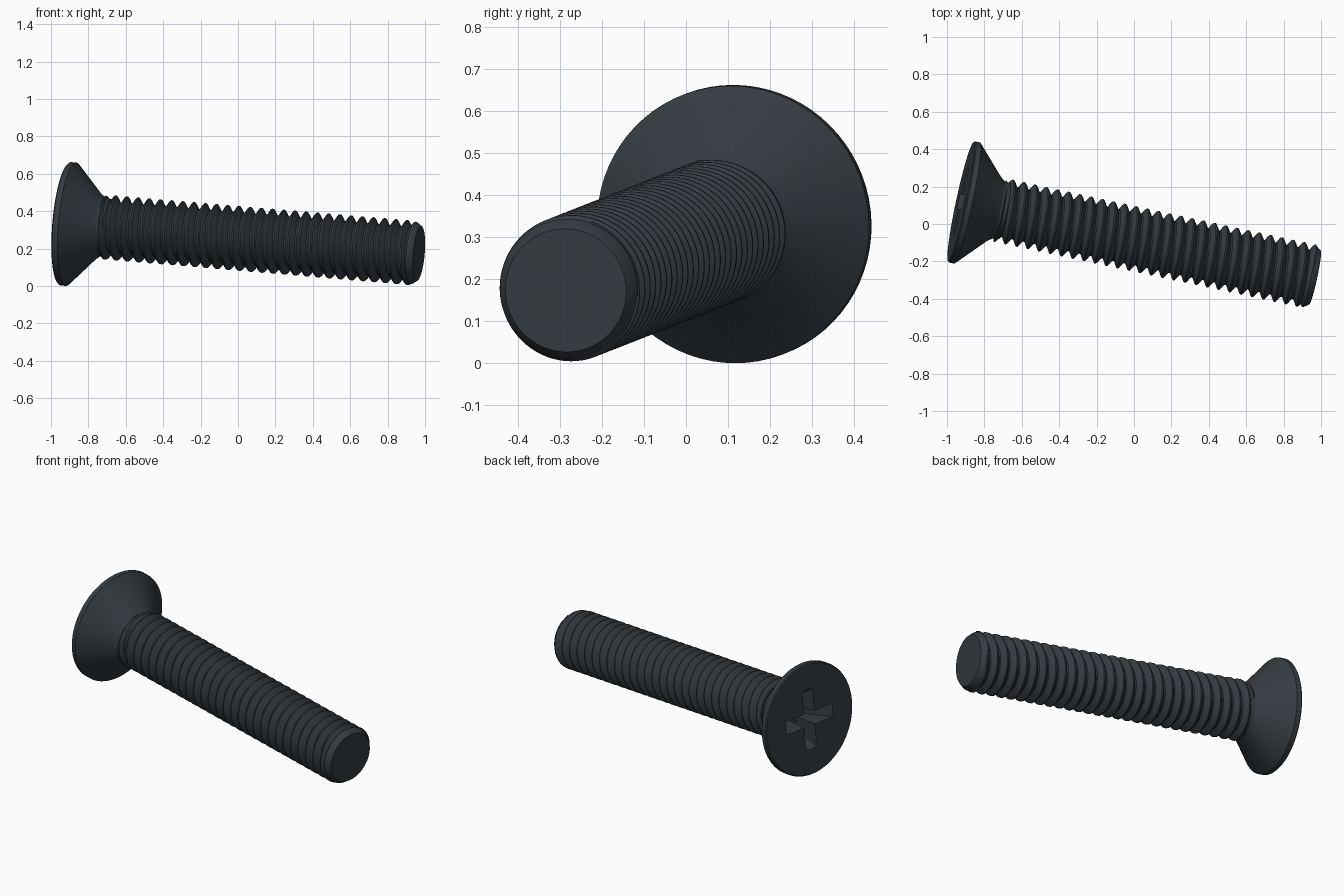
import bpy, bmesh, math
from mathutils import Vector, Matrix

if "Cube" in bpy.data.objects:
    bpy.data.objects.remove(bpy.data.objects["Cube"], do_unlink=True)

# Dark blue-grey metal
COLOUR = (0.036, 0.045, 0.054, 1)
metal = bpy.data.materials.new("dark_metal")
metal.use_nodes = True
metal.diffuse_color = COLOUR
metal.node_tree.nodes["Principled BSDF"].inputs["Base Color"].default_value = COLOUR

# Parts are built along local Z, from the head face to the tip, then tilted
SIDES = 72
AXIS = Vector((0.974, -0.2085, -0.082)).normalized()
PLACE = Matrix.Translation((-0.925, 0.119, 0.333)) @ AXIS.to_track_quat('Z', 'Y').to_matrix().to_4x4()


def finish(name, bm):
    bmesh.ops.remove_doubles(bm, verts=bm.verts, dist=1e-5)
    bmesh.ops.recalc_face_normals(bm, faces=bm.faces)
    mesh = bpy.data.meshes.new(name)
    bm.to_mesh(mesh)
    bm.free()
    mesh.materials.append(metal)
    obj = bpy.data.objects.new(name, mesh)
    bpy.context.collection.objects.link(obj)
    obj.matrix_world = PLACE
    return obj


def select(obj):
    bpy.ops.object.select_all(action='DESELECT')
    bpy.context.view_layer.objects.active = obj
    obj.select_set(True)


def smooth(obj):
    select(obj)
    bpy.ops.object.shade_smooth_by_angle(angle=math.radians(25))


def lathe(name, profile):
    """Turn (radius, height) points about the local axis."""
    bm = bmesh.new()
    verts = [bm.verts.new((r, 0, h)) for r, h in profile]
    edges = [bm.edges.new(pair) for pair in zip(verts, verts[1:])]
    bmesh.ops.spin(bm, geom=verts + edges, cent=(0, 0, 0), axis=(0, 0, 1),
                   angle=math.tau, steps=SIDES)
    return finish(name, bm)


def helical_thread(name, start, end, pitch, steps):
    """Sweep a (radius, fraction of pitch) tooth along a helix, trimmed at both ends."""
    bm = bmesh.new()
    turns = math.ceil((end - start) / pitch) + 1
    rows = []
    for turn in range(-1, turns):
        for radius, part in steps:
            row = []
            for i in range(SIDES + 1):
                a = math.tau * i / SIDES
                h = start + (turn + part + i / SIDES) * pitch
                h = min(max(h, start), end)
                row.append(bm.verts.new((radius * math.cos(a), radius * math.sin(a), h)))
            rows.append(row)
    for low, high in zip(rows, rows[1:]):
        for i in range(SIDES):
            quad = (low[i], low[i + 1], high[i + 1], high[i])
            if max(v.co.z for v in quad) - min(v.co.z for v in quad) > 1e-6:
                bm.faces.new(quad)
    bmesh.ops.delete(bm, geom=[v for v in bm.verts if not v.link_faces], context='VERTS')
    return finish(name, bm)


def slot_cutter(length, width, depth):
    """Box that tapers towards the bottom of the recess."""
    bm = bmesh.new()
    bmesh.ops.create_cube(bm, size=1)
    for v in bm.verts:
        deep = v.co.z > 0
        v.co.x *= length * (0.5 if deep else 1.08)
        v.co.y *= width * (0.75 if deep else 1.03)
        v.co.z = depth if deep else -0.02
    return finish("slot_cutter", bm)


# Countersunk head with a short neck
head = lathe("countersunk_head", [(0, 0), (0.325, 0), (0.331, 0.006), (0.331, 0.034),
                                  (0.176, 0.18), (0.158, 0.205), (0.152, 0.24),
                                  (0.13, 0.26), (0, 0.26)])

# Cross recess
for size in ((0.35, 0.08), (0.08, 0.35)):
    turned = size[0] < size[1]
    cutter = slot_cutter(max(size), min(size), 0.15)
    cutter.hide_render = True
    if turned:
        cutter.matrix_world = PLACE @ Matrix.Rotation(math.pi / 2, 4, 'Z')
    cut = head.modifiers.new("cross_recess", 'BOOLEAN')
    cut.operation = 'DIFFERENCE'
    cut.solver = 'EXACT'
    cut.object = cutter
    select(head)
    bpy.ops.object.modifier_apply(modifier=cut.name)
    bpy.data.objects.remove(cutter, do_unlink=True)
smooth(head)

# Threaded shank
thread = helical_thread("shank_thread", 0.215, 1.912, 0.0615,
                        [(0.139, 0.0), (0.139, 0.14), (0.166, 0.4),
                         (0.173, 0.5), (0.173, 0.62), (0.166, 0.72)])
smooth(thread)

# Chamfered tip
tip = lathe("shank_tip", [(0, 1.88), (0.136, 1.88), (0.168, 1.908),
                          (0.166, 1.916), (0.147, 1.942), (0, 1.942)])
smooth(tip)
